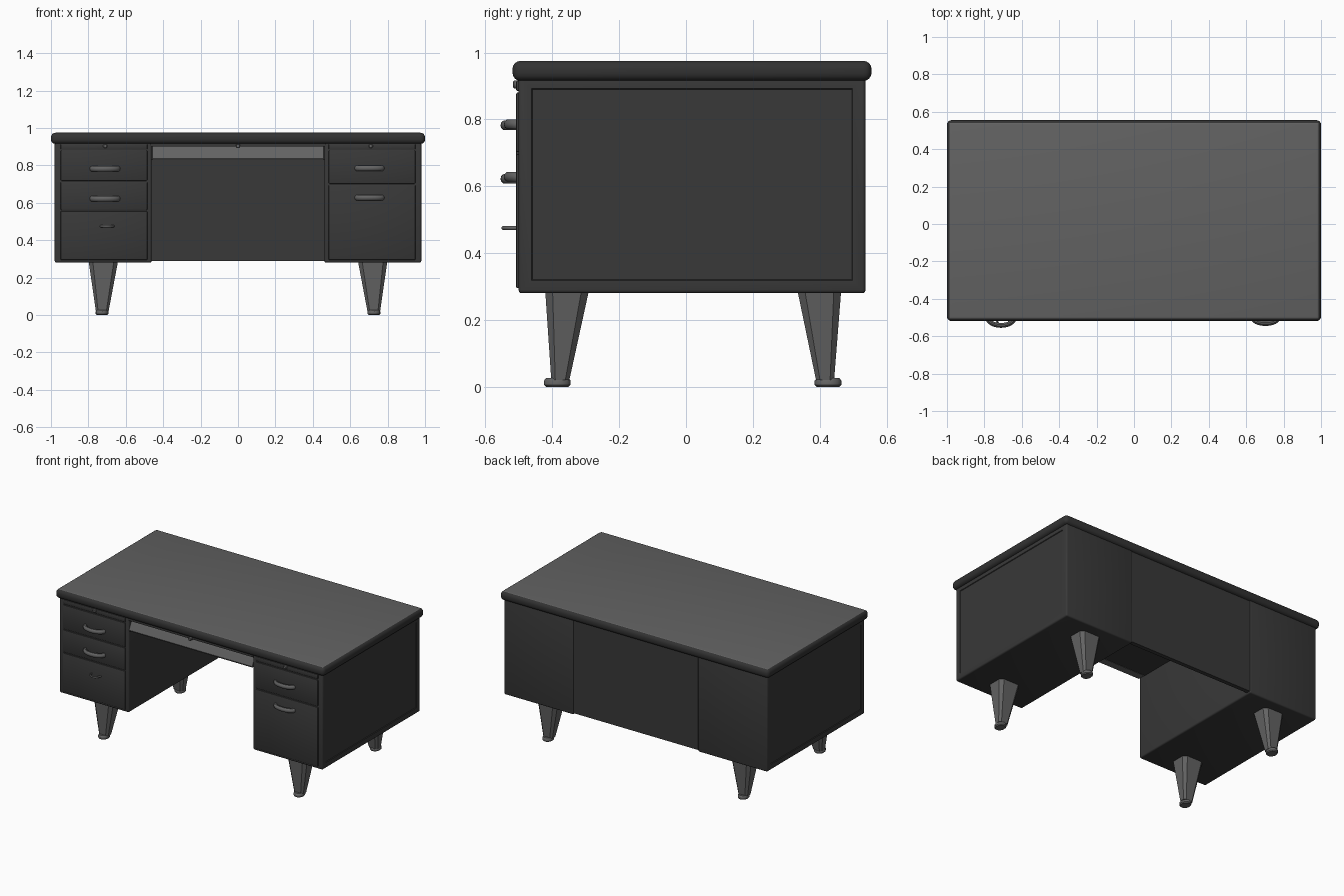
import bpy, bmesh, math
from mathutils import Vector

if "Cube" in bpy.data.objects:
    bpy.data.objects.remove(bpy.data.objects["Cube"])


def material(name, v):
    m = bpy.data.materials.new(name)
    m.diffuse_color = (v, v, v, 1)
    m.use_nodes = True
    m.node_tree.nodes["Principled BSDF"].inputs["Base Color"].default_value = m.diffuse_color
    return m


BODY = material("dark grey paint", 0.040)
RIM = material("black edge trim", 0.032)
TOP = material("grey desk surface", 0.122)
METAL = material("brushed metal", 0.125)


def finish(name, bm, mats, smooth=True):
    bmesh.ops.recalc_face_normals(bm, faces=bm.faces)
    me = bpy.data.meshes.new(name)
    bm.to_mesh(me)
    bm.free()
    for m in mats:
        me.materials.append(m)
    ob = bpy.data.objects.new(name, me)
    bpy.context.collection.objects.link(ob)
    if smooth:
        bpy.ops.object.select_all(action='DESELECT')
        ob.select_set(True)
        bpy.context.view_layer.objects.active = ob
        bpy.ops.object.shade_smooth_by_angle(angle=math.radians(35))
    return ob


def box_bm(lo, hi, bevel=0.0, segs=2):
    bm = bmesh.new()
    bmesh.ops.create_cube(bm, size=1)
    lo, hi = Vector(lo), Vector(hi)
    for v in bm.verts:
        v.co = Vector([lo[i] if v.co[i] < 0 else hi[i] for i in range(3)])
    if bevel:
        bmesh.ops.bevel(bm, geom=bm.edges[:], offset=bevel, segments=segs,
                        profile=0.5, affect='EDGES')
    return bm


def loft(name, rings, mat):
    bm = bmesh.new()
    loops = [[bm.verts.new(p) for p in r] for r in rings]
    n = len(loops[0])
    for a, b in zip(loops, loops[1:]):
        for i in range(n):
            bm.faces.new((a[i], a[(i + 1) % n], b[(i + 1) % n], b[i]))
    bm.faces.new(loops[0])
    bm.faces.new(loops[-1])
    return finish(name, bm, [mat])


# Desk top: bullnose rim, lighter flat surface
bm = box_bm((-1, -0.519, 0.915), (1, 0.555, 0.975), 0.024, 4)
for f in bm.faces:
    f.material_index = 1 if f.normal.z > 0.95 else 0
finish("desk_top", bm, [RIM, TOP])

# Pedestals with a recessed panel on each outer side
for side, s in (("left", -1), ("right", 1)):
    x0, x1 = sorted((s * 0.462, s * 0.98))
    bm = box_bm((x0, -0.501, 0.28), (x1, 0.537, 0.93), 0.010, 3)
    bm.normal_update()
    outer = max((f for f in bm.faces if f.normal.x * s > 0.99),
                key=lambda f: f.calc_area())
    bmesh.ops.inset_region(bm, faces=[outer], thickness=0.040, depth=0)
    bmesh.ops.inset_region(bm, faces=[outer], thickness=0.004, depth=-0.004)
    finish(side + "_pedestal", bm, [BODY])

# Back panel between the pedestals, closing the knee space
finish("back_panel", box_bm((-0.47, 0.505, 0.29), (0.47, 0.533, 0.93)), [BODY], False)

# Drawer fronts: (side, bottom, top), the highest being the pull-out board
FRONTS = [(-1, 0.885, 0.916), (-1, 0.718, 0.880), (-1, 0.562, 0.712), (-1, 0.295, 0.556),
          (1, 0.885, 0.916), (1, 0.702, 0.880), (1, 0.295, 0.696)]
for s, z0, z1 in FRONTS:
    x0, x1 = sorted((s * 0.485, s * 0.948))
    finish("drawer_front", box_bm((x0, -0.508, z0), (x1, -0.49, z1), 0.004, 2), [BODY])

# Centre drawer: box, top rail and sloping finger lip
finish("centre_drawer", box_bm((-0.465, -0.455, 0.832), (0.465, 0.45, 0.925)), [BODY], False)
finish("centre_rail", box_bm((-0.465, -0.503, 0.902), (0.465, -0.44, 0.925)), [BODY], False)
lip = [(-0.45, 0.903), (-0.472, 0.903), (-0.488, 0.870), (-0.503, 0.838),
       (-0.500, 0.830), (-0.45, 0.830)]
loft("centre_drawer_lip", [[(x, y, z) for y, z in lip] for x in (-0.458, 0.458)], METAL)


# Bowed drawer handles
def handle(x, z, half, reach, r):
    rings = []
    for i in range(17):
        a = math.pi * i / 16
        c, s = math.cos(a), math.sin(a)
        rings.append([(x + half * c + r * c * math.cos(b),
                       -0.502 - reach * s - r * s * math.cos(b),
                       z + 1.15 * r * math.sin(b))
                      for b in (2 * math.pi * k / 10 for k in range(10))])
    loft("drawer_handle", rings, METAL)


for x, z, half, reach, r in [(-0.711, 0.782, 0.070, 0.040, 0.013),
                             (-0.711, 0.622, 0.070, 0.040, 0.013),
                             (0.703, 0.785, 0.068, 0.030, 0.013),
                             (0.703, 0.628, 0.068, 0.030, 0.013),
                             (-0.700, 0.475, 0.035, 0.045, 0.005)]:
    handle(x, z, half, reach, r)

# Small round locks below the rim
for x in (-0.71, 0, 0.71):
    loft("lock", [[(x + r * math.cos(a), y, 0.904 + r * math.sin(a))
                   for a in (2 * math.pi * k / 12 for k in range(12))]
                  for y, r in ((-0.49, 0.012), (-0.514, 0.012), (-0.518, 0.008))], METAL)


# Tapered chamfered legs, each with a round foot
def chamfered(cx, cy, hx, hy, c, z):
    pts = [(hx, hy - c), (hx - c, hy), (c - hx, hy), (-hx, hy - c),
           (-hx, c - hy), (c - hx, -hy), (hx - c, -hy), (hx, c - hy)]
    return [(cx + x, cy + y, z) for x, y in pts]


for sx in (-1, 1):
    for name, top_y, low_y in (("front_leg", -0.356, -0.376), ("back_leg", 0.399, 0.416)):
        loft(name, [chamfered(sx * 0.720, top_y, 0.078, 0.065, 0.022, 0.285),
                    chamfered(sx * 0.726, low_y, 0.034, 0.027, 0.012, 0.02)], METAL)
        fy = low_y + math.copysign(0.009, low_y)
        loft(name + "_foot",
             [[(sx * 0.727 + 0.034 * k * math.cos(a), fy + 0.040 * k * math.sin(a), z)
               for a in (2 * math.pi * i / 16 for i in range(16))]
              for z, k in ((0, 0.85), (0.006, 1), (0.018, 1), (0.026, 0.85))], METAL)
